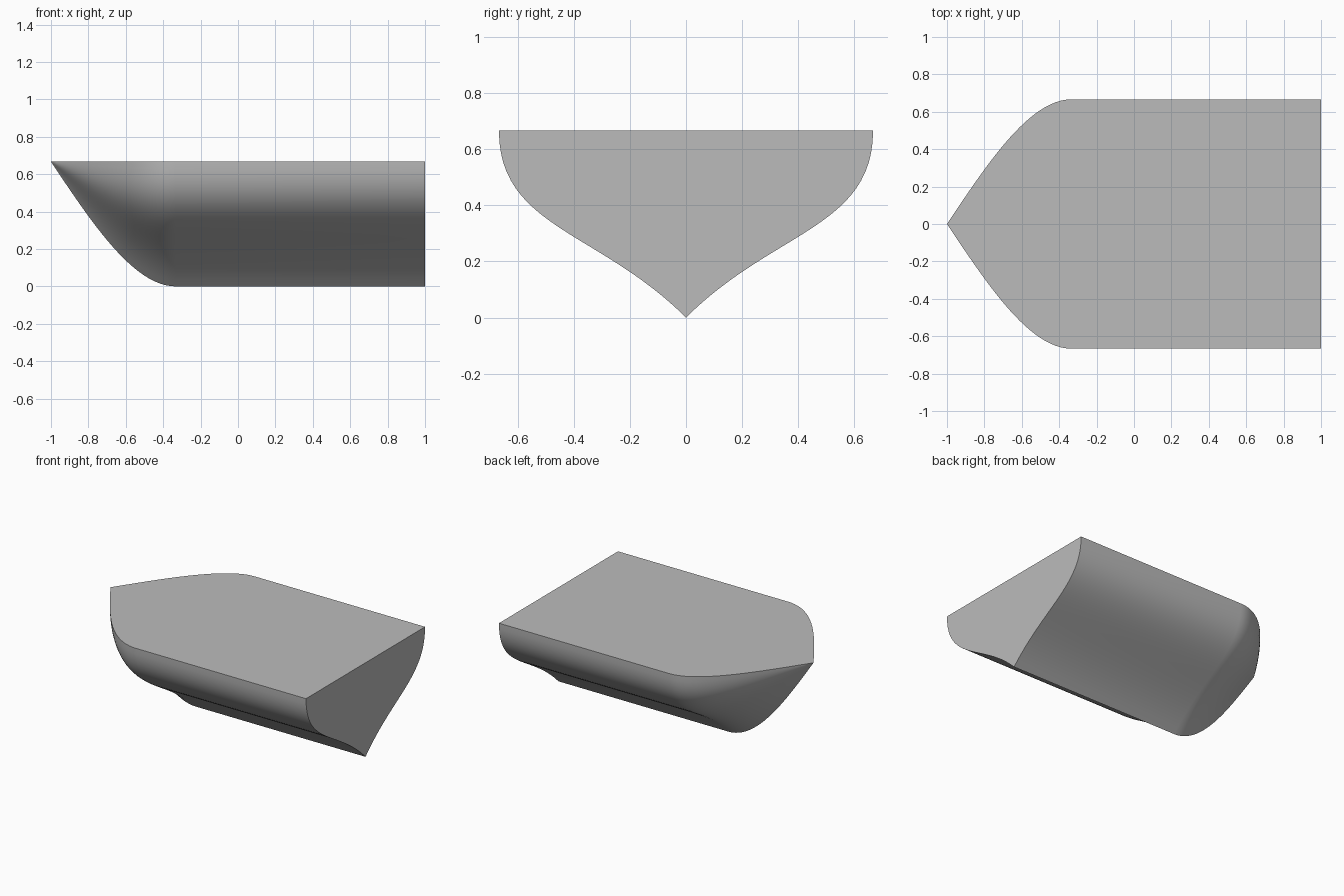
import bpy
import bmesh
import math
from mathutils import Vector
from mathutils.geometry import interpolate_bezier

if "Cube" in bpy.data.objects:
    bpy.data.objects.remove(bpy.data.objects["Cube"])

DEPTH = 2 / 3        # keel to deck, also half the beam
SHOULDER = -1 / 3    # where the bow starts to taper
BOW_STEPS = 24
CURVE_POINTS = 25

# Flat grey paint
grey = bpy.data.materials.new("hull_grey")
grey.use_nodes = True
colour = (0.5, 0.5, 0.5, 1)
grey.diffuse_color = colour
grey.node_tree.nodes["Principled BSDF"].inputs["Base Color"].default_value = colour

# Half section from keel to gunwale, as (half width, height), mirrored for the other side
half = interpolate_bezier(Vector((0, 0)), Vector((0.31, 0.31)),
                          Vector((DEPTH, 0.32)), Vector((DEPTH, DEPTH)), CURVE_POINTS)
half = [(p[0], p[1]) for p in half]
section = [(-y, z) for y, z in reversed(half[1:])] + half


def ring(bm, x, scale):
    """Section at x, shrunk towards the centre line of the deck."""
    return [bm.verts.new((x, y * scale, DEPTH + (z - DEPTH) * scale)) for y, z in section]


# Hull: stern and shoulder at full size, then sections shrinking to the bow tip
bm = bmesh.new()
rings = [ring(bm, 1, 1)]
for i in range(BOW_STEPS, 0, -1):
    t = i / BOW_STEPS
    rings.append(ring(bm, -1 + t * (SHOULDER + 1), 1.5 * t - 0.5 * t ** 3))
tip = bm.verts.new((-1, 0, DEPTH))

for a, b in zip(rings, rings[1:]):
    for j in range(len(section) - 1):
        bm.faces.new((a[j], a[j + 1], b[j + 1], b[j]))
for v, w in zip(rings[-1], rings[-1][1:]):
    bm.faces.new((v, w, tip))

# Flat transom and flat deck
bm.faces.new(rings[0])
bm.faces.new([r[0] for r in rings] + [tip] + [r[-1] for r in reversed(rings)])
bmesh.ops.recalc_face_normals(bm, faces=bm.faces)

mesh = bpy.data.meshes.new("boat_hull")
bm.to_mesh(mesh)
bm.free()
mesh.materials.append(grey)
hull = bpy.data.objects.new("boat_hull", mesh)
bpy.context.collection.objects.link(hull)

# Smooth sides with crisp keel, deck and transom edges
bpy.context.view_layer.objects.active = hull
hull.select_set(True)
bpy.ops.object.shade_smooth_by_angle(angle=math.radians(40))
